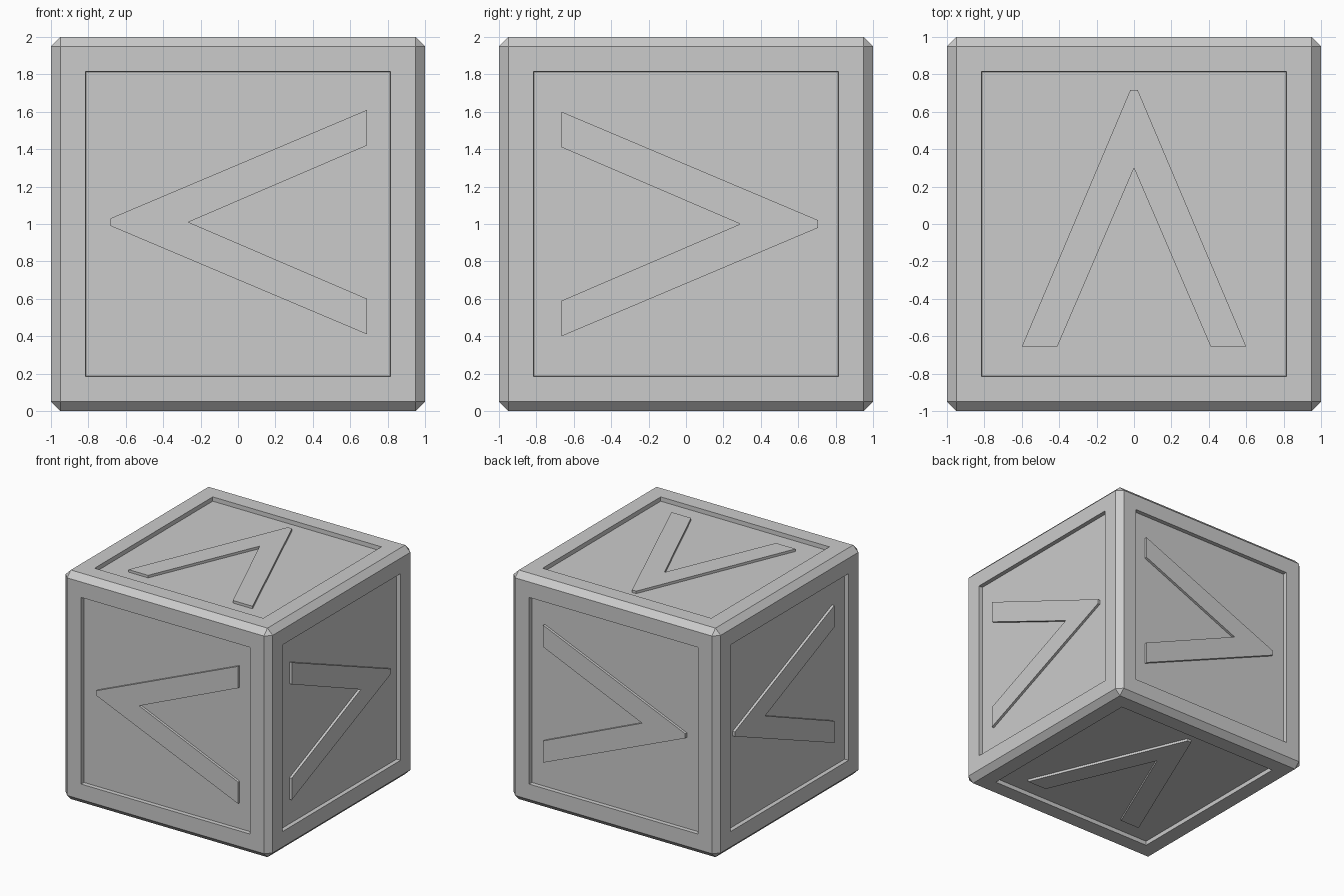
import bpy, bmesh
from mathutils import Vector, Matrix

if "Cube" in bpy.data.objects:
    bpy.data.objects.remove(bpy.data.objects["Cube"])

RECESS, RAISE = 0.037, 0.022


def add_object(name, bm):
    bmesh.ops.recalc_face_normals(bm, faces=bm.faces[:])
    mesh = bpy.data.meshes.new(name)
    bm.to_mesh(mesh)
    bm.free()
    ob = bpy.data.objects.new(name, mesh)
    bpy.context.collection.objects.link(ob)
    return ob


# Chamfered block with a recessed panel on every side
bm = bmesh.new()
bmesh.ops.create_cube(bm, size=2, matrix=Matrix.Translation((0, 0, 1)))
bmesh.ops.bevel(bm, geom=bm.edges[:], offset=0.05, segments=1,
                profile=0.5, affect='EDGES')
sides = [f for f in bm.faces if f.calc_area() > 1]
bmesh.ops.inset_individual(bm, faces=sides, thickness=0.135, use_even_offset=True)
bmesh.ops.inset_individual(bm, faces=sides, thickness=0.001, depth=-RECESS,
                           use_even_offset=True)
add_object("block", bm)


# Raised chevron: profile points along +u, then is placed on a side
def chevron(name, normal, direction, tail, side_shift=0.0):
    n, u = Vector(normal), Vector(direction)
    v = n.cross(u)
    half = [(0, 0.6), (0, 0.41), (0.955, 0)]
    tip = 1.372
    outline = half + [(0, -0.41), (0, -0.6), (tip, -0.02), (tip, 0.02)]
    base = Vector((0, 0, 1 + side_shift)) + n * (1 - RECESS - 0.005)
    bm = bmesh.new()
    verts = [bm.verts.new(base + u * (tail + a) + v * b) for a, b in outline]
    face = bm.faces.new(verts)
    ext = bmesh.ops.extrude_face_region(bm, geom=[face], use_keep_orig=True)
    top = [g for g in ext["geom"] if isinstance(g, bmesh.types.BMVert)]
    bmesh.ops.translate(bm, verts=top, vec=n * (RAISE + 0.005))
    add_object(name, bm)


chevron("front_chevron", (0, -1, 0), (-1, 0, 0), -0.69, 0.01)
chevron("back_chevron", (0, 1, 0), (-1, 0, 0), -0.69)
chevron("right_chevron", (1, 0, 0), (0, 1, 0), -0.665)
chevron("left_chevron", (-1, 0, 0), (0, 1, 0), -0.64)
chevron("top_chevron", (0, 0, 1), (0, 1, 0), -0.656)
chevron("bottom_chevron", (0, 0, -1), (0, 1, 0), -0.656)
